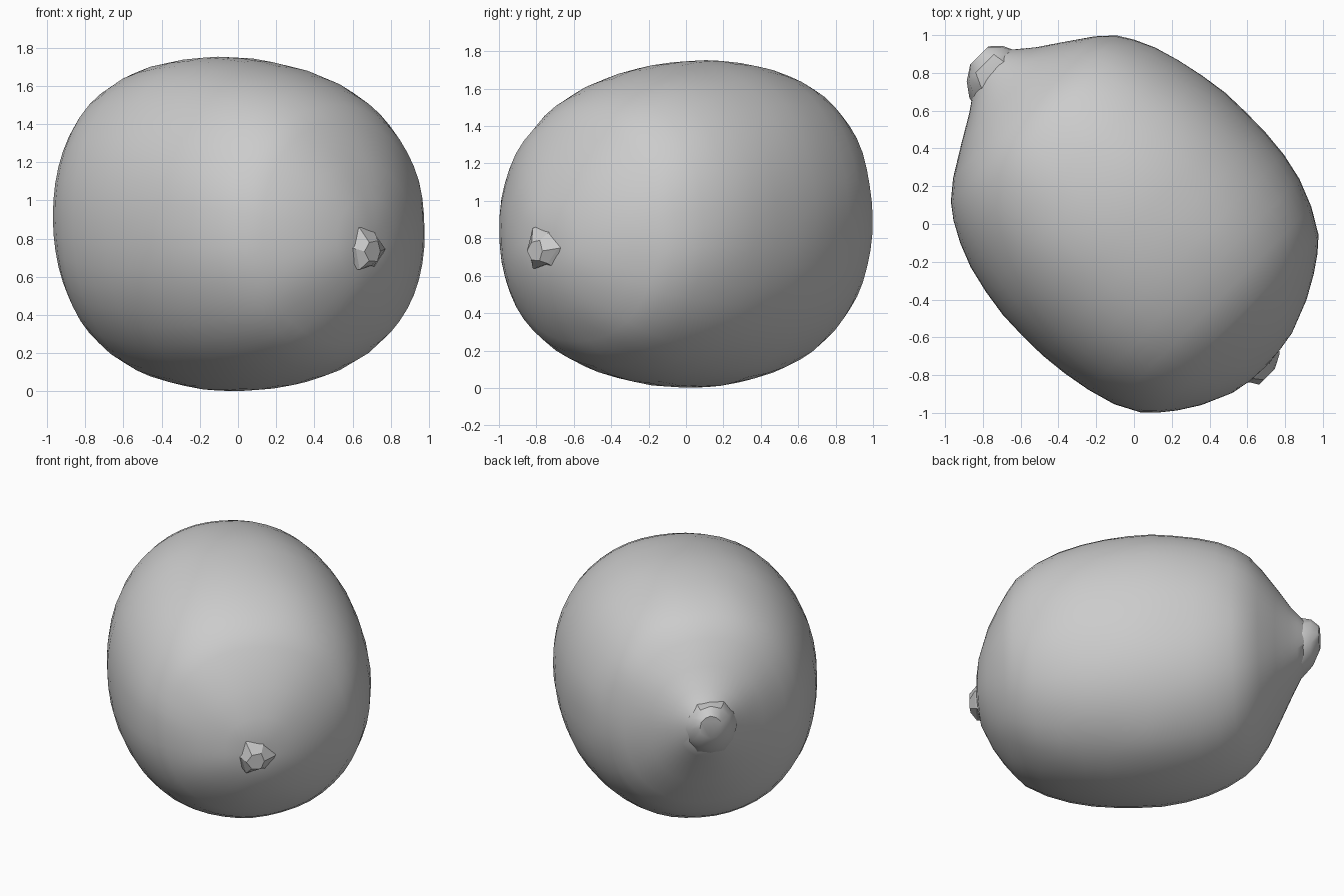
import bpy, bmesh, math
from mathutils import Vector, noise

cube = bpy.data.objects.get("Cube")
if cube:
    bpy.data.objects.remove(cube, do_unlink=True)

MID = 0.875
SQUARE = 2.15                             # above 2 squares the cross-section
AXIS = Vector((-1, 1, 0)).normalized()    # towards the pointed tip
SIDE = Vector((1, 1, 0)).normalized()

mat = bpy.data.materials.new("plain grey")
mat.use_nodes = True
grey = (0.6, 0.6, 0.6, 1)
mat.diffuse_color = grey
mat.node_tree.nodes["Principled BSDF"].inputs["Base Color"].default_value = grey


def place(u, v, w):
    """Fruit coordinates (along, across, up) to world; the ends bend slightly."""
    lift = Vector((0, 0, MID + w + 0.03 * u + 0.05 * u ** 5))
    return AXIS * u + SIDE * (v + 0.04 * u ** 3) + lift


def lathe(name, profile, sides, across=0.0, up=0.0, lumps=0.0, wobble=0.0):
    """Spin (along, radius) points about the fruit's axis and cap both ends."""
    bm = bmesh.new()
    rings = []
    for i, (u, r) in enumerate(profile):
        ring = []
        tall = 1.04 + 0.07 * u            # deeper towards the tip
        for k in range(sides):
            a = math.tau * k / sides
            c, s = math.cos(a), math.sin(a)
            rr = r * (1 + wobble * math.sin(3 * k + 2 * i))
            rr /= (abs(c) ** SQUARE + abs(s) ** SQUARE) ** (1 / SQUARE)
            p = Vector((u, rr * c, rr * s * tall))
            p *= 1 + lumps * noise.noise(p * 4)
            ring.append(bm.verts.new(place(p.x, p.y + across, p.z + up)))
        rings.append(ring)
    for a, b in zip(rings, rings[1:]):
        for k in range(sides):
            n = (k + 1) % sides
            bm.faces.new((a[k], a[n], b[n], b[k]))
    bm.faces.new(rings[0])
    bm.faces.new(rings[-1])
    bmesh.ops.recalc_face_normals(bm, faces=bm.faces)
    mesh = bpy.data.meshes.new(name)
    bm.to_mesh(mesh)
    bm.free()
    mesh.materials.append(mat)
    obj = bpy.data.objects.new(name, mesh)
    bpy.context.collection.objects.link(obj)
    return obj


# Rounded body, tapering to the tip
body = lathe("fruit_body", [
    (-1.025, 0.05), (-1.02, 0.12), (-1.0, 0.225), (-0.93, 0.395), (-0.86, 0.51),
    (-0.795, 0.595), (-0.73, 0.665), (-0.6, 0.74), (-0.45, 0.79), (-0.3, 0.82),
    (-0.15, 0.835), (0, 0.838), (0.15, 0.832), (0.3, 0.81), (0.45, 0.776),
    (0.58, 0.732), (0.69, 0.677), (0.77, 0.62), (0.85, 0.53), (0.95, 0.375),
    (1.03, 0.25), (1.08, 0.185), (1.12, 0.13)], 48, lumps=0.006)

# Blunt tip, and the little faceted stem stub at the other end
tip = lathe("fruit_tip", [(1.02, 0.19), (1.09, 0.17), (1.16, 0.135), (1.21, 0.07)],
            12, across=-0.02, wobble=0.03)
lathe("stem_stub", [(-0.96, 0.16), (-1.03, 0.11), (-1.07, 0.06)],
      6, across=-0.02, up=-0.04, wobble=0.15)

for obj in (body, tip):
    obj.select_set(True)
bpy.context.view_layer.objects.active = body
bpy.ops.object.shade_smooth_by_angle(angle=math.radians(35))
